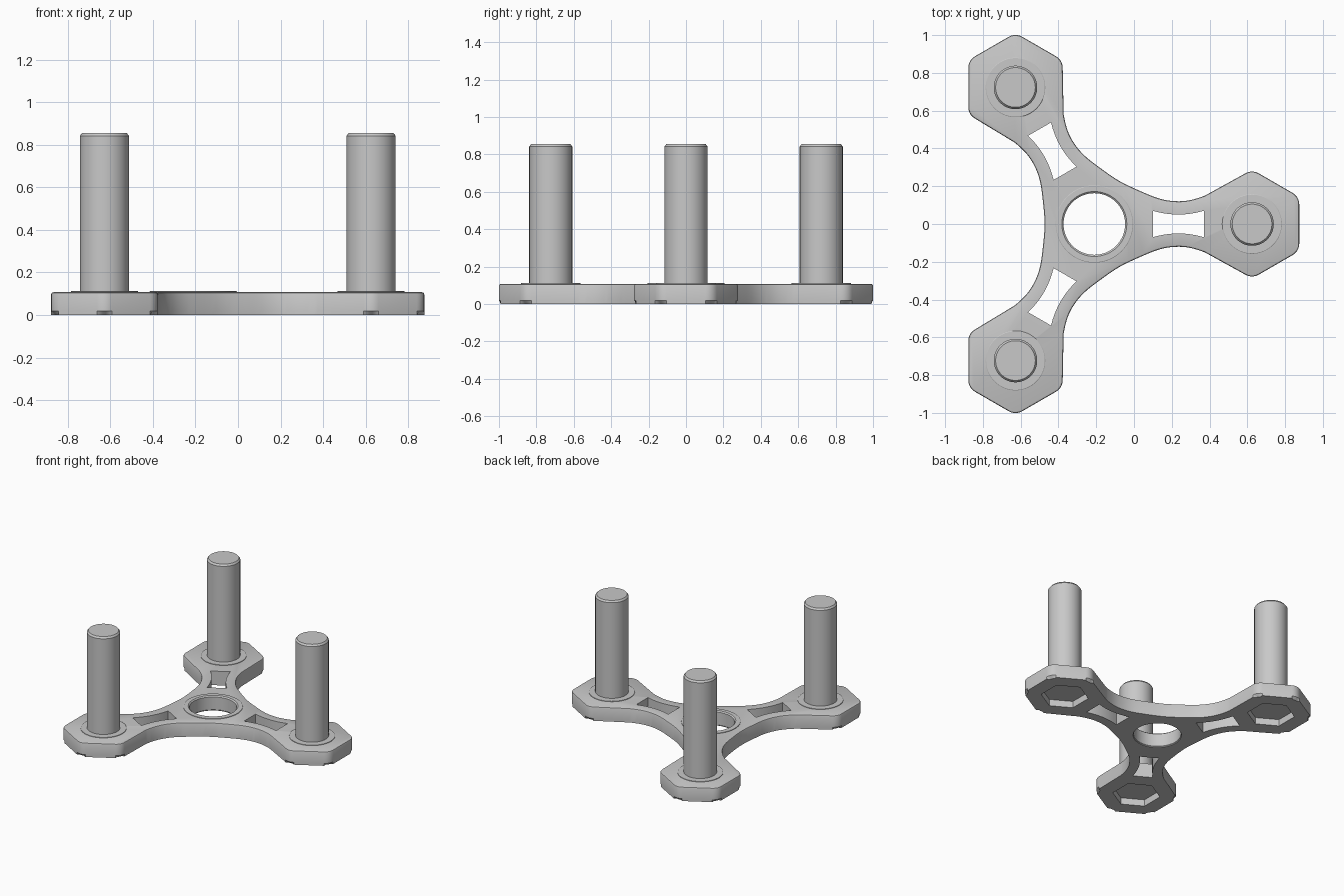
import bpy, bmesh, math
from mathutils import Vector, Matrix

cube = bpy.data.objects.get("Cube")
if cube:
    bpy.data.objects.remove(cube)

HUB = Vector((-0.21, 0))
ARM = 0.835          # hub centre to stud centre
TOP = 0.107          # plate thickness
ANGLES = [0, math.tau / 3, 2 * math.tau / 3]

grey = bpy.data.materials.new("metal grey")
grey.use_nodes = True
COLOUR = (0.58, 0.58, 0.58, 1)
grey.diffuse_color = COLOUR
grey.node_tree.nodes["Principled BSDF"].inputs["Base Color"].default_value = COLOUR


def place(points, angle):
    """Turn arm-space points about the hub."""
    return [HUB + Matrix.Rotation(angle, 2) @ Vector(p) for p in points]


def make_object(name, bm):
    bmesh.ops.recalc_face_normals(bm, faces=bm.faces)
    mesh = bpy.data.meshes.new(name)
    bm.to_mesh(mesh)
    bm.free()
    mesh.materials.append(grey)
    obj = bpy.data.objects.new(name, mesh)
    bpy.context.collection.objects.link(obj)
    return obj


def prism(name, points, z0, z1, low=0, high=0):
    """Closed prism on an outline, with optional bevels on the lower and upper rims."""
    bm = bmesh.new()
    bottom, top = ([bm.verts.new((p[0], p[1], z)) for p in points] for z in (z0, z1))
    caps = [bm.faces.new(bottom[::-1]), bm.faces.new(top)]
    for i in range(len(points)):
        bm.faces.new((bottom[i - 1], bottom[i], top[i], top[i - 1]))
    rims = [list(cap.edges) for cap in caps]
    for rim, width, segs in zip(rims, (low, high), (1, 2)):
        if width:
            bmesh.ops.bevel(bm, geom=rim, offset=width, segments=segs, profile=0.5, affect='EDGES')
    return make_object(name, bm)


def lathe(name, centre, profile, steps=64, closed=False):
    """Spin a radius/height profile about a vertical axis."""
    bm = bmesh.new()
    verts = [bm.verts.new((r, 0, z)) for r, z in profile]
    edges = [bm.edges.new(p) for p in zip(verts, verts[1:])]
    if closed:
        edges.append(bm.edges.new((verts[-1], verts[0])))
    bmesh.ops.spin(bm, geom=verts + edges, cent=(0, 0, 0), axis=(0, 0, 1),
                   angle=math.tau, steps=steps, use_merge=False)
    bmesh.ops.remove_doubles(bm, verts=bm.verts, dist=1e-5)
    bmesh.ops.translate(bm, verts=bm.verts, vec=(centre[0], centre[1], 0))
    return make_object(name, bm)


def ring(radius, n, centre=(0, 0), start=0.0):
    return [(centre[0] + radius * math.cos(start + math.tau * i / n),
             centre[1] + radius * math.sin(start + math.tau * i / n)) for i in range(n)]


def spline(pts, n=5):
    """Smooth curve through the inner points; the end points only guide it."""
    out = []
    for a, b, c, d in zip(pts, pts[1:], pts[2:], pts[3:]):
        a, b, c, d = map(Vector, (a, b, c, d))
        for i in range(n):
            t = i / n
            out.append(0.5 * (2 * b + (c - a) * t + (2 * a - 5 * b + 4 * c - d) * t * t
                              + (3 * b - a - 3 * c + d) * t ** 3))
    return out


def corner(direction, radius=0.07, n=5):
    """Rounded corner of a hexagonal pad, running clockwise."""
    dist = (0.25 - radius) / math.cos(math.pi / 6)
    cx, cy = ARM + dist * math.cos(direction), dist * math.sin(direction)
    return [(cx + radius * math.cos(a), cy + radius * math.sin(a))
            for a in (direction + math.pi / 6 * (1 - 2 * i / n) for i in range(n + 1))]


# Outline of one arm: neck curve out, hexagonal pad, neck curve back
neck = spline([(0.02, 0.305), (0.1315, 0.228), (0.265, 0.165), (0.35, 0.133),
               (0.425, 0.121), (0.5, 0.125), (0.585, 0.15), (0.67, 0.19)])
upper = neck + [(0.585, 0.15)] + corner(math.pi / 2) + corner(math.pi / 6)
lower = [(x, -y) for x, y in upper]
arm = lower[1:] + upper[::-1]
outline = [p for a in ANGLES for p in place(arm, a)]
plate = prism("plate", outline, 0, TOP, low=0.018, high=0.01)

# Cutters: arm windows, hexagonal nut pockets and the hub hole
side = [(0.31 + 0.27 * t, 0.05 + 0.02 * (2 * t - 1) ** 2) for t in (i / 8 for i in range(9))]
window = [(x, -y) for x, y in side] + side[::-1]
cutters = [prism("hub_cutter", ring(0.167, 64, HUB), -0.1, 0.3)]
for a in ANGLES:
    cutters.append(prism("window_cutter", place(window, a), -0.1, 0.3))
    pad = place([(ARM, 0)], a)[0]
    cutters.append(prism("pocket_cutter", ring(0.165, 6, pad, math.pi / 6), -0.1, 0.05))
for c in cutters:
    mod = plate.modifiers.new("cut", 'BOOLEAN')
    mod.operation, mod.solver, mod.object = 'DIFFERENCE', 'EXACT', c
graph = bpy.context.evaluated_depsgraph_get()
cut_mesh = bpy.data.meshes.new_from_object(plate.evaluated_get(graph))
plate.modifiers.clear()
plate.data = cut_mesh
for c in cutters:
    bpy.data.objects.remove(c)

# Raised collar around the hub hole
parts = [plate, lathe("hub_collar", HUB, [(0.205, TOP - 0.02), (0.205, 0.111), (0.202, 0.113),
                                          (0.172, 0.113), (0.163, 0.105), (0.163, 0.008),
                                          (0.169, 0.002), (0.17, TOP - 0.02)], closed=True)]

# Studs, each with a low washer at its foot
for i, a in enumerate(ANGLES):
    pad = place([(ARM, 0)], a)[0]
    parts.append(lathe(f"washer_{i + 1}", pad, [(0, 0.09), (0.158, 0.09), (0.158, 0.111),
                                                (0.155, 0.113), (0, 0.113)]))
    parts.append(lathe(f"stud_{i + 1}", pad, [(0, 0.1), (0.115, 0.1), (0.115, 0.842),
                                              (0.105, 0.855), (0, 0.855)]))

# Smooth shading with sharp edges kept
bpy.ops.object.select_all(action='DESELECT')
for p in parts:
    p.select_set(True)
bpy.context.view_layer.objects.active = plate
bpy.ops.object.shade_smooth_by_angle(angle=math.radians(30))
